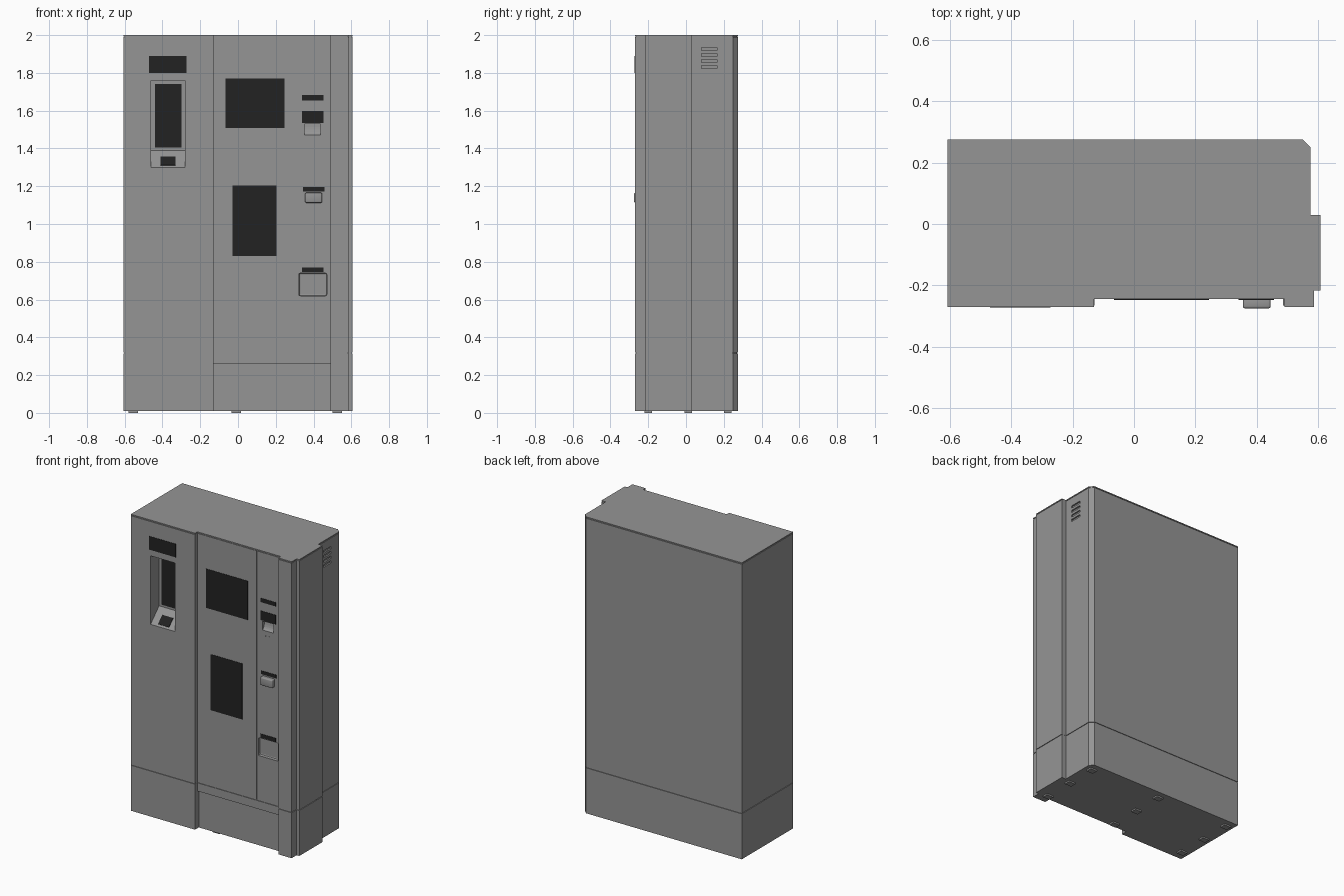
import bpy, bmesh, math

if "Cube" in bpy.data.objects:
    bpy.data.objects.remove(bpy.data.objects["Cube"])


def material(name, value):
    m = bpy.data.materials.new(name)
    m.use_nodes = True
    m.diffuse_color = (value, value, value, 1)
    m.node_tree.nodes["Principled BSDF"].inputs["Base Color"].default_value = (value, value, value, 1)
    return m


GREY = material("cabinet grey", 0.30)
BLACK = material("display black", 0.016)


def prism(name, points, low, high, axis="z", mat=GREY):
    """Extrude an outline along z, or a (y, z) outline along x."""
    bm = bmesh.new()
    place = (lambda a, b, t: (a, b, t)) if axis == "z" else (lambda a, b, t: (t, a, b))
    rings = [[bm.verts.new(place(a, b, t)) for a, b in points] for t in (low, high)]
    bm.faces.new(rings[0])
    bm.faces.new(rings[1])
    n = len(points)
    for i in range(n):
        j = (i + 1) % n
        bm.faces.new((rings[0][i], rings[0][j], rings[1][j], rings[1][i]))
    bmesh.ops.recalc_face_normals(bm, faces=bm.faces)
    mesh = bpy.data.meshes.new(name)
    bm.to_mesh(mesh)
    bm.free()
    mesh.materials.append(mat)
    obj = bpy.data.objects.new(name, mesh)
    bpy.context.collection.objects.link(obj)
    return obj


def box(name, x, y, z, mat=GREY):
    return prism(name, [(x[0], y[0]), (x[1], y[0]), (x[1], y[1]), (x[0], y[1])], z[0], z[1], "z", mat)


def apply_modifier(obj, kind, **settings):
    mod = obj.modifiers.new(kind.title(), kind)
    for key, value in settings.items():
        setattr(mod, key, value)
    bpy.context.view_layer.objects.active = obj
    bpy.ops.object.modifier_apply(modifier=mod.name)


def cut(obj, cutter):
    apply_modifier(obj, "BOOLEAN", operation="DIFFERENCE", solver="EXACT", object=cutter)
    bpy.data.objects.remove(cutter)


FRONT, DOOR, BACK = -0.27, -0.245, 0.275
LEFT_X, STEP, POST, SIDE = -0.607, -0.13, 0.49, 0.575


def footprint(door_y, inset=0.0):
    points = [(LEFT_X, FRONT), (STEP, FRONT), (STEP, door_y), (POST, door_y), (POST, FRONT),
              (0.587, FRONT), (0.587, -0.217), (0.607, -0.217), (0.607, 0.03), (SIDE, 0.03),
              (SIDE, 0.25), (0.55, BACK), (LEFT_X, BACK)]
    return [(x * (1 - inset), y * (1 - 2 * inset)) for x, y in points]


# Cabinet: plinth, shadow seams, main body and lid
prism("plinth", footprint(DOOR + 0.015), 0.01, 0.26)
prism("plinth_band", footprint(DOOR), 0.26, 0.315)
prism("lower_seam", footprint(DOOR, 0.008), 0.315, 0.319)
body = prism("cabinet_body", footprint(DOOR), 0.319, 1.99)
prism("upper_seam", footprint(DOOR, 0.008), 1.99, 1.993)
prism("lid", footprint(DOOR), 1.993, 2.0)

# Door joint
cut(body, box("joint_cutter", (0.308, 0.312), (DOOR - 0.01, DOOR + 0.006), (0.3, 2.1)))

# Niche with a sloped shelf
NICHE_BACK = -0.18
cut(body, prism("niche_cutter", [(FRONT - 0.02, 1.30), (FRONT, 1.30), (NICHE_BACK, 1.39),
                                 (NICHE_BACK, 1.76), (FRONT - 0.02, 1.76)], -0.46, -0.28, "x"))

# Card scoop, with a curved floor
scoop = [(DOOR - 0.01, 1.53), (DOOR - 0.01, 1.47)]
scoop += [(DOOR + 0.025 * math.sin(a), 1.53 - 0.06 * math.cos(a))
          for a in [math.radians(d) for d in range(0, 91, 15)]]
cut(body, prism("scoop_cutter", scoop, 0.352, 0.437, "x"))

# Return tray, with rounded corners
tray = box("tray_cutter", (0.322, 0.47), (DOOR - 0.02, DOOR + 0.02), (0.62, 0.74))
apply_modifier(tray, "BEVEL", width=0.008, segments=2)
cut(body, tray)

# Side vents
for i in range(4):
    z = 1.83 + i * 0.032
    cut(body, box("vent_cutter", (SIDE - 0.01, SIDE + 0.01), (0.083, 0.165), (z - 0.008, z + 0.008)))

# Niche screen and keypad
box("niche_screen", (-0.44, -0.30), (NICHE_BACK - 0.004, NICHE_BACK), (1.405, 1.74), BLACK)
prism("keypad", [(FRONT + 0.01, 1.31), (FRONT + 0.055, 1.355), (FRONT + 0.052, 1.358),
                 (FRONT + 0.007, 1.313)], -0.41, -0.33, "x", BLACK)

# Flat black panels: x range, z range, surface
panels = {
    "header_panel": ((-0.47, -0.272), (1.80, 1.89), FRONT),
    "main_screen": ((-0.065, 0.245), (1.508, 1.77), DOOR),
    "notice_panel": ((-0.03, 0.204), (0.83, 1.205), DOOR),
    "coin_label": ((0.34, 0.452), (1.655, 1.682), DOOR),
    "card_label": ((0.34, 0.452), (1.535, 1.597), DOOR),
    "handle_label": ((0.345, 0.457), (1.173, 1.196), DOOR),
    "tray_label": ((0.34, 0.452), (0.745, 0.771), DOOR),
}
for name, (x, z, y) in panels.items():
    box(name, x, (y - 0.002, y + 0.001), z, BLACK)

# Reader handle
handle = box("reader_handle", (0.355, 0.445), (DOOR - 0.03, DOOR + 0.005), (1.112, 1.166))
apply_modifier(handle, "BEVEL", width=0.007, segments=3)
bpy.ops.object.select_all(action="DESELECT")
handle.select_set(True)
bpy.ops.object.shade_smooth_by_angle()

# Small indicator studs
for x in (0.375, 0.405):
    box("indicator_stud", (x - 0.004, x + 0.004), (DOOR - 0.002, DOOR), (1.433, 1.439))

# Feet
for x in (-0.555, -0.01, 0.525):
    for y in (-0.2, 0.012, 0.22):
        box("foot", (x - 0.025, x + 0.025), (y - 0.02, y + 0.02), (0, 0.012))
